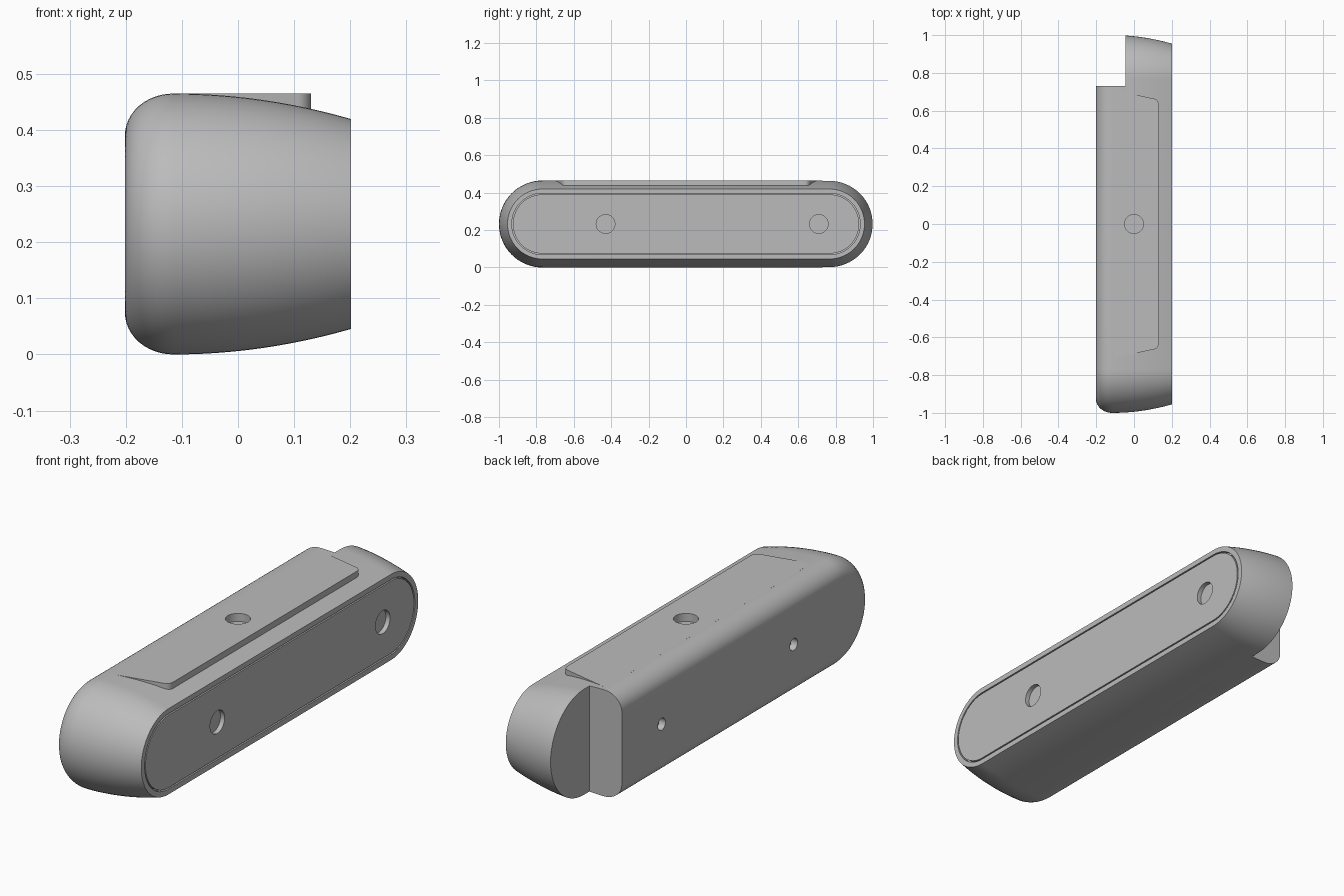
import bpy, bmesh, math
from mathutils import Matrix

cube = bpy.data.objects.get("Cube")
if cube:
    bpy.data.objects.remove(cube, do_unlink=True)

MID_Z, STRAIGHT, R_MAX, HALF_W = 0.2325, 0.7675, 0.2325, 0.2015

grey = bpy.data.materials.new("plain grey")
grey.use_nodes = True
colour = (0.5, 0.5, 0.5, 1)
grey.diffuse_color = colour
grey.node_tree.nodes["Principled BSDF"].inputs["Base Color"].default_value = colour


def add_object(name, bm):
    bmesh.ops.recalc_face_normals(bm, faces=bm.faces)
    mesh = bpy.data.meshes.new(name)
    bm.to_mesh(mesh)
    bm.free()
    mesh.materials.append(grey)
    obj = bpy.data.objects.new(name, mesh)
    bpy.context.collection.objects.link(obj)
    return obj


def loft(name, rings):
    """Skin a list of closed rings and cap both ends."""
    bm = bmesh.new()
    loops = [[bm.verts.new(p) for p in ring] for ring in rings]
    n = len(loops[0])
    for a, b in zip(loops, loops[1:]):
        for i in range(n):
            j = (i + 1) % n
            bm.faces.new((a[i], a[j], b[j], b[i]))
    bm.faces.new(loops[0])
    bm.faces.new(loops[-1])
    return add_object(name, bm)


def stadium(x, r, steps=32):
    ring = []
    for side in (1, -1):
        for i in range(steps + 1):
            a = -math.pi / 2 + math.pi * i / steps
            ring.append((x, side * (STRAIGHT + r * math.cos(a)),
                         MID_Z + side * r * math.sin(a)))
    return ring


def cylinder(name, centre, radius, depth, axis):
    bm = bmesh.new()
    turn = Matrix.Rotation(math.pi / 2, 4, 'Y') if axis == 'X' else Matrix()
    bmesh.ops.create_cone(bm, cap_ends=True, segments=40, radius1=radius, radius2=radius,
                          depth=depth, matrix=Matrix.Translation(centre) @ turn)
    return add_object(name, bm)


def cut(target, cutter, keep=False):
    mod = target.modifiers.new("cut", 'BOOLEAN')
    mod.operation, mod.solver, mod.object = 'DIFFERENCE', 'EXACT', cutter
    bpy.context.view_layer.objects.active = target
    bpy.ops.object.modifier_apply(modifier=mod.name)
    if not keep:
        bpy.data.objects.remove(cutter, do_unlink=True)


# Body: rounded at the -x edge, gently tapering towards +x
SHOULDER, R_BACK, R_OPEN = -0.115, 0.158, 0.187
profile = []
for i in range(13):
    a = math.pi / 2 * i / 12
    profile.append((SHOULDER - (HALF_W + SHOULDER) * math.cos(a),
                    R_BACK + (R_MAX - R_BACK) * math.sin(a)))
for i in range(1, 13):
    t = i / 12
    profile.append((SHOULDER + (HALF_W - SHOULDER) * t, R_MAX - (R_MAX - R_OPEN) * t * t))
body = loft("body", [stadium(x, r) for x, r in profile])

# Recess in the open side, filled by a slightly smaller panel
PANEL_X = HALF_W - 0.02
cut(body, loft("recess_cutter", [stadium(PANEL_X, 0.164), stadium(0.3, 0.164)]))
panel = loft("side_panel", [stadium(PANEL_X - 0.002, 0.158), stadium(HALF_W, 0.158)])
for y in (-0.43, 0.71):
    cut(panel, cylinder("panel_hole_cutter", (HALF_W, y, MID_Z), 0.05, 0.1, 'X'))

# Notch at the back end
bm = bmesh.new()
bmesh.ops.create_cube(bm, size=1, matrix=Matrix.Translation((-0.545, 1.23, 0.2)))
cut(body, add_object("notch_cutter", bm))

# Small mounting holes in the -x side
for y in (-0.455, 0.455):
    cut(body, cylinder("mount_hole_cutter", (-HALF_W, y, MID_Z), 0.026, 0.06, 'X'))

# Flat pad on top with rounded outer corners and slanted ends
half = [(-0.11, 0.71)]
for i in range(9):
    a = math.radians(76 * (1 - i / 8))
    half.append((0.1 + 0.03 * math.cos(a), 0.634 + 0.03 * math.sin(a)))
outline = half + [(x, -y) for x, y in reversed(half)]
pad = loft("top_pad", [[(x, y, z) for x, y in outline] for z in (0.434, 0.465)])
hole = cylinder("top_hole_cutter", (0, 0, 0.48), 0.05, 0.1, 'Z')
cut(pad, hole, keep=True)
cut(body, hole)

# Smooth curved surfaces, keep edges crisp
for obj in (body, panel, pad):
    bpy.ops.object.select_all(action='DESELECT')
    obj.select_set(True)
    bpy.context.view_layer.objects.active = obj
    bpy.ops.object.shade_smooth_by_angle(angle=math.radians(25))
